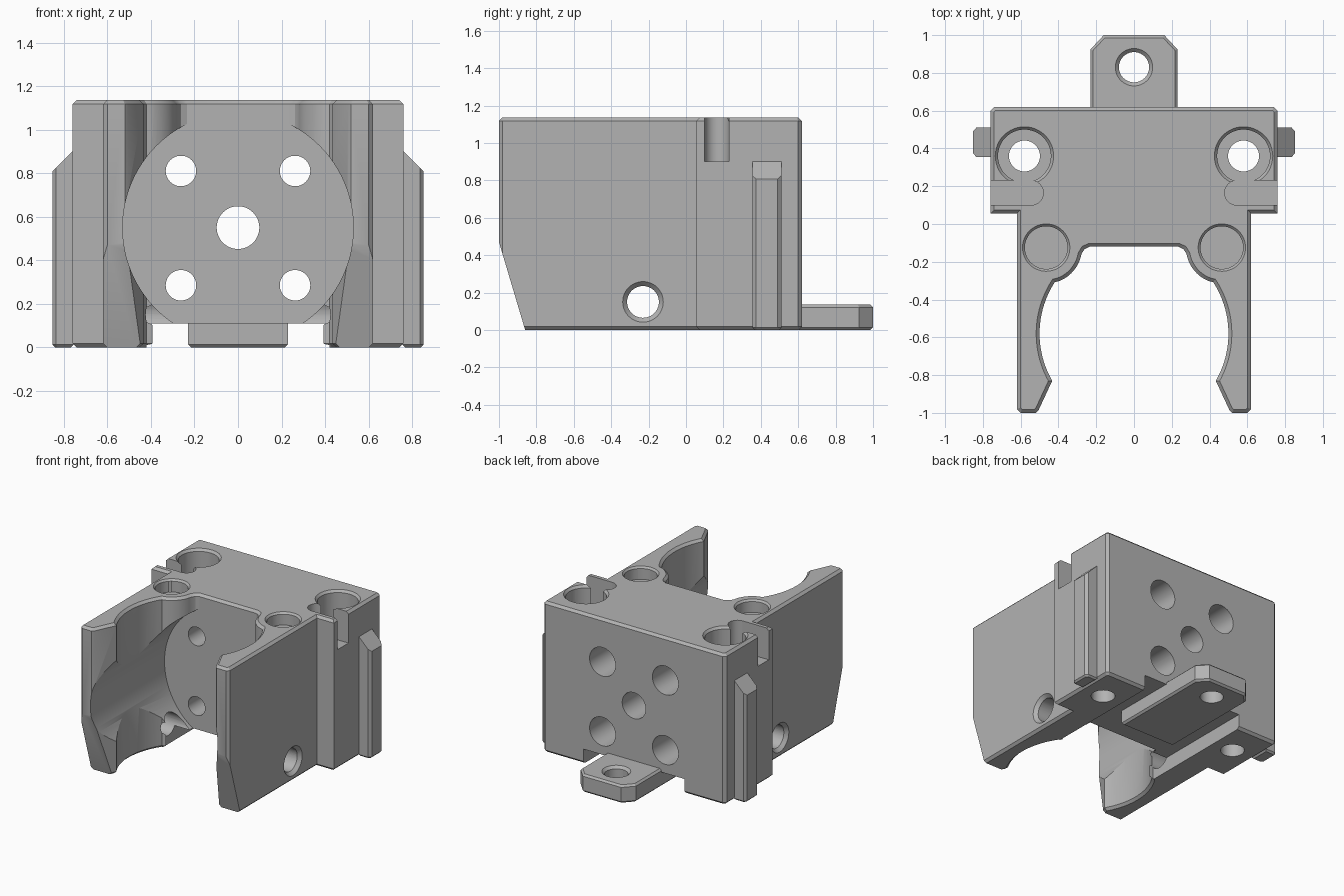
import bpy, bmesh, math
from mathutils import Vector

if "Cube" in bpy.data.objects:
    bpy.data.objects.remove(bpy.data.objects["Cube"], do_unlink=True)

GREY = (0.45, 0.45, 0.45, 1)
grey = bpy.data.materials.new("plain grey")
grey.use_nodes = True
grey.diffuse_color = GREY
grey.node_tree.nodes["Principled BSDF"].inputs["Base Color"].default_value = GREY


def finish(name, bm):
    bmesh.ops.recalc_face_normals(bm, faces=bm.faces)
    mesh = bpy.data.meshes.new(name)
    bm.to_mesh(mesh)
    bm.free()
    mesh.materials.append(grey)
    obj = bpy.data.objects.new(name, mesh)
    bpy.context.collection.objects.link(obj)
    return obj


def prism(name, points, z0, z1, chamfer=0, slope=None):
    """Upright prism with chamfered rims and an optional sloped cut."""
    bm = bmesh.new()
    face = bm.faces.new([bm.verts.new((x, y, z0)) for x, y in points])
    new = bmesh.ops.extrude_face_region(bm, geom=[face])["geom"]
    bmesh.ops.translate(bm, vec=(0, 0, z1 - z0),
                        verts=[v for v in new if isinstance(v, bmesh.types.BMVert)])
    bmesh.ops.recalc_face_normals(bm, faces=bm.faces)
    if chamfer:
        rims = [e for e in bm.edges if abs(e.verts[0].co.z - e.verts[1].co.z) < 1e-5]
        bmesh.ops.bevel(bm, geom=rims, offset=chamfer, segments=1, affect='EDGES')
    if slope:
        point, normal = slope
        cut = bmesh.ops.bisect_plane(bm, geom=bm.verts[:] + bm.edges[:] + bm.faces[:],
                                     plane_co=point, plane_no=normal, clear_outer=True)
        edges = [e for e in cut["geom_cut"] if isinstance(e, bmesh.types.BMEdge)]
        bmesh.ops.holes_fill(bm, edges=edges, sides=0)
    return finish(name, bm)


def cone(p1, p2, r1, r2=None, sides=48):
    """Round cutter running between two points."""
    p1, p2 = Vector(p1), Vector(p2)
    bm = bmesh.new()
    bmesh.ops.create_cone(bm, cap_ends=True, segments=sides, radius1=r1,
                          radius2=r2 or r1, depth=(p2 - p1).length)
    turn = (p2 - p1).to_track_quat('Z', 'Y').to_matrix()
    bmesh.ops.rotate(bm, cent=(0, 0, 0), matrix=turn, verts=bm.verts)
    bmesh.ops.translate(bm, vec=(p1 + p2) / 2, verts=bm.verts)
    return finish("cutter", bm)


def box(x0, x1, y0, y1, z0, z1):
    return prism("cutter", [(x0, y0), (x1, y0), (x1, y1), (x0, y1)], z0, z1)


def carve(obj, cutter):
    mod = obj.modifiers.new("cut", 'BOOLEAN')
    mod.operation, mod.solver, mod.object = 'DIFFERENCE', 'EXACT', cutter
    bpy.context.view_layer.objects.active = obj
    bpy.ops.object.modifier_apply(modifier=mod.name)
    bpy.data.objects.remove(cutter, do_unlink=True)


def arc(cx, cy, r, a0, a1, steps):
    angles = [math.radians(a0 + (a1 - a0) * i / steps) for i in range(steps + 1)]
    return [(cx + r * math.cos(a), cy + r * math.sin(a)) for a in angles]


def mirrored(half):
    return half + [(-x, y) for x, y in reversed(half)]


# Main block with two clamp arms, as one chamfered outline
half = ([(0.235, -0.12), (0.262, -0.133)]
        + arc(0.465, -0.125, 0.19, 190, 250, 10)
        + arc(0, -0.58, 0.5, 33, -27, 20)
        + [(0.433, -0.83), (0.505, -0.985), (0.52, -1), (0.6, -1), (0.62, -0.98),
           (0.62, 0.055), (0.76, 0.055), (0.76, 0.6), (0.74, 0.62)])
body = prism("clamp_body", mirrored(half), 0, 1.135, 0.018)

# Round motor seat and channel under the block
carve(body, cone((0, -1.2, 0.55), (0, -0.118, 0.55), 0.53, sides=96))
carve(body, box(-0.42, 0.42, -0.3, 0.8, -0.1, 0.11))

# Sloped lower front of the arms
wedge = box(-1, 1, -0.4, 0, -0.2, 1)
wedge.rotation_euler.x = math.atan2(0.14, 0.47)
wedge.location = (0, -0.86, 0)
bpy.context.view_layer.update()
carve(body, wedge)

# Centre hole and four counterbored screw holes through the back wall
carve(body, cone((0, -0.3, 0.55), (0, 0.8, 0.55), 0.098))
for x in (-0.262, 0.262):
    for z in (0.285, 0.81):
        carve(body, cone((x, -0.3, z), (x, 0.8, z), 0.07))
        carve(body, cone((x, 0.12, z), (x, 0.8, z), 0.108))

for s in (-1, 1):
    # Corner bolt hole, its bore and the side slot
    x, y = s * 0.58, 0.36
    carve(body, cone((x, y, -0.1), (x, y, 1.2), 0.082))
    carve(body, cone((x, y, 0.895), (x, y, 1.2), 0.14))
    carve(body, cone((x, y, 1.115), (x, y, 1.145), 0.138, 0.163))
    x0, x1 = sorted((s * 0.545, s * 0.9))
    carve(body, box(x0, x1, 0.1, 0.23, 0.9, 1.3))
    carve(body, cone((s * 0.545, 0.165, 0.9), (s * 0.545, 0.165, 1.3), 0.065))

    # Shallow round pocket beside each arm
    x, y = s * 0.465, -0.125
    carve(body, cone((x, y, 1.04), (x, y, 1.2), 0.113))
    carve(body, cone((x, y, 1.12), (x, y, 1.14), 0.112, 0.13))

    # Cross hole through the arm with a countersink
    carve(body, cone((s * 0.2, -0.23, 0.15), (s * 0.8, -0.23, 0.15), 0.085))
    carve(body, cone((s * 0.594, -0.23, 0.15), (s * 0.63, -0.23, 0.15), 0.084, 0.118))

    # Side rib with a sloped top
    rib = [(0.755, 0.355), (0.835, 0.355), (0.853, 0.375),
           (0.853, 0.49), (0.835, 0.51), (0.755, 0.51)]
    prism("left_rib" if s > 0 else "right_rib", [(s * a, b) for a, b in rib],
          0, 0.95, 0.012, ((s * 0.76, 0, 0.9), (s, 0, 1)))

# Rear mounting tab with a countersunk hole
tab = prism("mounting_tab", mirrored([(0.23, 0.14), (0.23, 0.925), (0.16, 1)]), 0, 0.135, 0.014)
carve(tab, cone((0, 0.83, -0.1), (0, 0.83, 0.3), 0.08))
carve(tab, cone((0, 0.83, 0.115), (0, 0.83, 0.14), 0.079, 0.104))

# Smooth curved walls, crisp edges
for obj in bpy.context.scene.objects:
    obj.select_set(obj.type == 'MESH')
bpy.context.view_layer.objects.active = body
bpy.ops.object.shade_smooth_by_angle(angle=math.radians(25))
